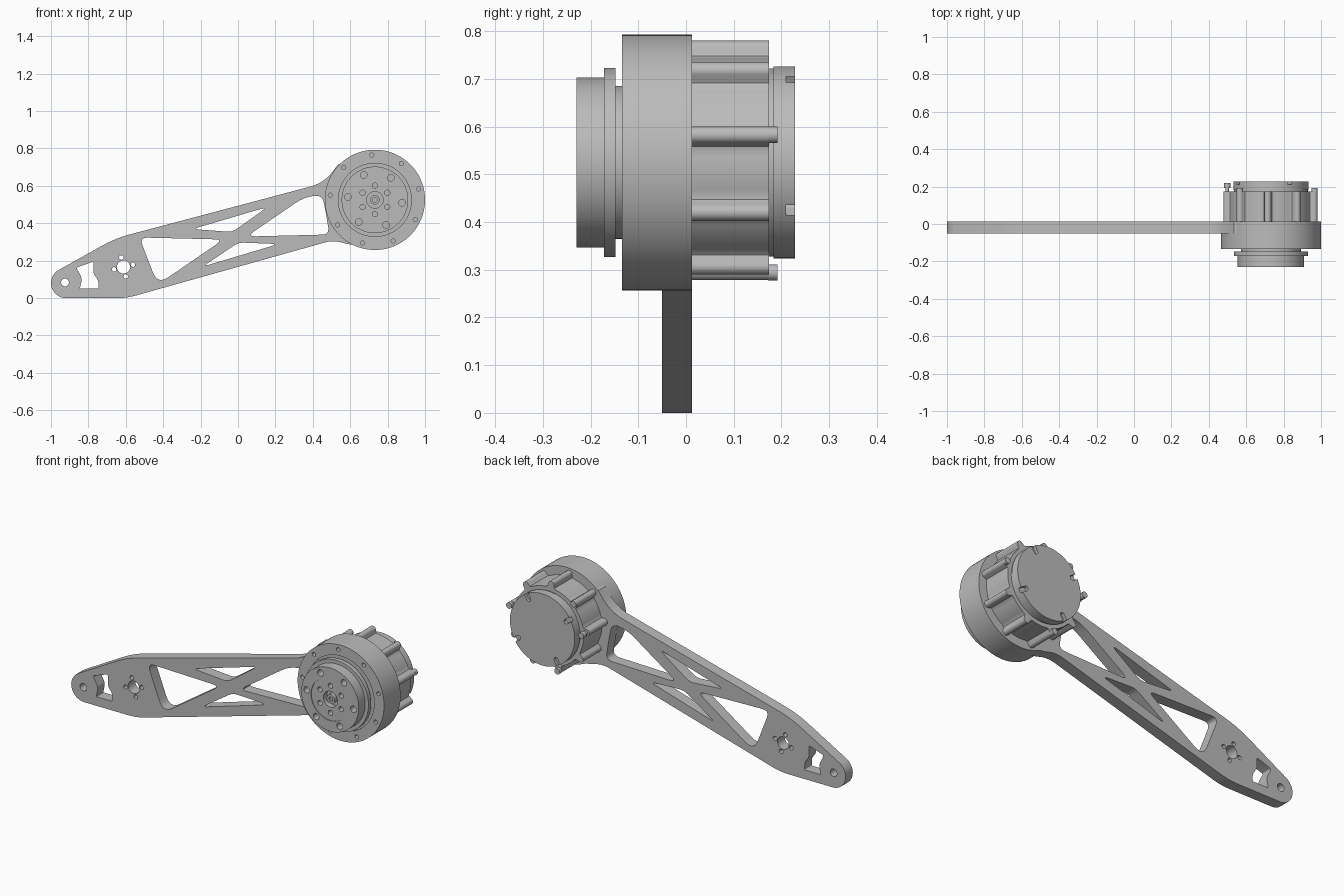
import bpy, bmesh
from math import sin, cos, radians, pi
from mathutils import Vector, Matrix

if "Cube" in bpy.data.objects:
    bpy.data.objects.remove(bpy.data.objects["Cube"])

MX, MZ = 0.732, 0.525                 # motor axis
BACK = 0.013                          # rear face of arm and motor ring
BOLTS = [14 + 40 * k for k in range(9)]

metal = bpy.data.materials.new("plain_grey_metal")
metal.use_nodes = True
metal.diffuse_color = (0.5, 0.5, 0.5, 1)
metal.node_tree.nodes["Principled BSDF"].inputs["Base Color"].default_value = (0.5, 0.5, 0.5, 1)


def add_object(name, bm):
    bmesh.ops.remove_doubles(bm, verts=bm.verts, dist=1e-5)
    bmesh.ops.recalc_face_normals(bm, faces=bm.faces)
    mesh = bpy.data.meshes.new(name)
    bm.to_mesh(mesh)
    bm.free()
    mesh.materials.append(metal)
    obj = bpy.data.objects.new(name, mesh)
    bpy.context.collection.objects.link(obj)
    return obj


def polar(r, deg):
    return MX + r * cos(radians(deg)), MZ + r * sin(radians(deg))


def lathe(bm, profile, at=(MX, MZ), steps=96):
    """Revolve (radius, y) points around an axis along y."""
    rings = []
    for r, y in profile:
        rings.append([bm.verts.new((at[0] + r * cos(2 * pi * i / steps), y,
                                    at[1] + r * sin(2 * pi * i / steps))) for i in range(steps)])
    for a, b in zip(rings, rings[1:]):
        for i in range(steps):
            j = (i + 1) % steps
            bm.faces.new((a[i], a[j], b[j], b[i]))


def rod(bm, at, r, y0, y1, steps=20):
    """Solid cylinder along y."""
    prism(bm, circle(*at, r, steps), y0, y1)


def prism(bm, outline, y0, y1):
    face = bm.faces.new([bm.verts.new((x, y0, z)) for x, z in outline])
    new = bmesh.ops.extrude_face_region(bm, geom=[face])["geom"]
    moved = [v for v in new if isinstance(v, bmesh.types.BMVert)]
    bmesh.ops.translate(bm, verts=moved, vec=(0, y1 - y0, 0))


def circle(x, z, r, steps=24):
    return [(x + r * cos(2 * pi * i / steps), z + r * sin(2 * pi * i / steps)) for i in range(steps)]


def rounded(corners, steps=6):
    """Closed outline with each (x, z, trim) corner rounded off."""
    out = []
    for i, (x, z, d) in enumerate(corners):
        p = Vector((x, z))
        if not d:
            out.append((x, z))
            continue
        a = p + (Vector(corners[i - 1][:2]) - p).normalized() * d
        b = p + (Vector(corners[(i + 1) % len(corners)][:2]) - p).normalized() * d
        for k in range(steps + 1):
            t = k / steps
            out.append(tuple(a * (1 - t) ** 2 + p * 2 * t * (1 - t) + b * t * t))
    return out


def cut(obj, bm):
    """Subtract a cutter mesh and bake the result."""
    tool = add_object("cutter", bm)
    tool.hide_render = True
    mod = obj.modifiers.new("cut", "BOOLEAN")
    mod.operation, mod.solver, mod.object = "DIFFERENCE", "EXACT", tool
    graph = bpy.context.evaluated_depsgraph_get()
    mesh = bpy.data.meshes.new_from_object(obj.evaluated_get(graph))
    obj.modifiers.clear()
    obj.data = mesh
    bpy.data.objects.remove(tool)


def lathed(name, profile):
    bm = bmesh.new()
    lathe(bm, profile)
    return add_object(name, bm)


# Arm: outline and openings filled as one flat curve with thickness
tip = [(-0.92 + 0.08 * cos(radians(a)), 0.08 + 0.08 * sin(radians(a)), 0) for a in range(120, 271, 10)]
outline = tip + [(-0.595, 0, 0.05), (0.51, 0.31, 0.05), (0.59, 0.287, 0.02), (0.64, 0.285, 0),
                 (0.64, 0.75, 0), (0.535, 0.715, 0), (0.462, 0.616, 0.08), (-0.655, 0.32, 0.08)]
loops = [rounded(outline)]
loops += [rounded(w) for w in (
    [(-0.527, 0.324, 0.045), (-0.078, 0.313, 0.048), (-0.43, 0.072, 0.07)],
    [(-0.243, 0.369, 0.037), (0.158, 0.487, 0.043), (-0.03, 0.353, 0.03)],
    [(-0.19, 0.168, 0.037), (0.003, 0.297, 0.03), (0.217, 0.289, 0.048)],
    [(0.045, 0.329, 0.05), (0.366, 0.548, 0.07), (0.452, 0.548, 0.04), (0.47, 0.452, 0.02), (0.489, 0.34, 0.04)],
    [(-0.864, 0.163, 0.01), (-0.773, 0.195, 0.01), (-0.773, 0.131, 0.015), (-0.746, 0.094, 0.015),
     (-0.746, 0.051, 0.005), (-0.845, 0.051, 0.005), (-0.834, 0.104, 0.015)])]
loops += [circle(-0.925, 0.083, 0.021), circle(-0.612, 0.166, 0.035)]
for k in range(4):
    a = radians(14 + 90 * k)
    loops.append(circle(-0.612 + 0.052 * cos(a), 0.166 + 0.052 * sin(a), 0.012, 16))

curve = bpy.data.curves.new("arm_outline", "CURVE")
curve.dimensions, curve.fill_mode, curve.extrude = "2D", "BOTH", 0.0315
for loop in loops:
    spline = curve.splines.new("POLY")
    spline.points.add(len(loop) - 1)
    spline.use_cyclic_u = True
    for point, (x, z) in zip(spline.points, loop):
        point.co = (x, z, 0, 1)
source = bpy.data.objects.new("arm_outline", curve)
bpy.context.collection.objects.link(source)
bm = bmesh.new()
bm.from_mesh(bpy.data.meshes.new_from_object(
    source.evaluated_get(bpy.context.evaluated_depsgraph_get())))
bm.transform(Matrix.Translation((0, BACK - 0.0315, 0)) @ Matrix.Rotation(pi / 2, 4, "X"))
bpy.data.objects.remove(source)
add_object("arm", bm)

# Motor ring with a shallow front recess and bolt holes
ring = lathed("motor_ring", [(0, -0.126), (0.207, -0.126), (0.207, -0.134), (0.268, -0.134),
                             (0.268, BACK), (0, BACK)])
bm = bmesh.new()
for a in BOLTS:
    rod(bm, polar(0.24, a), 0.011, -0.15, -0.1)
cut(ring, bm)

# Output hub: neck, flange and stepped face
hub = lathed("output_hub", [(0, -0.215), (0.012, -0.215), (0.012, -0.224), (0.025, -0.224), (0.025, -0.195),
                            (0.044, -0.195), (0.044, -0.226), (0.118, -0.226), (0.118, -0.23), (0.178, -0.23),
                            (0.178, -0.172), (0.198, -0.172), (0.198, -0.148), (0.16, -0.148),
                            (0.16, -0.12), (0, -0.12)])
bm = bmesh.new()
for k in range(6):
    rod(bm, polar(0.146, 54 + 60 * k), 0.018, -0.25, -0.19)
    rod(bm, polar(0.076, 30 + 60 * k), 0.014, -0.25, -0.19)
cut(hub, bm)

# Rear housing: drum outline with a rounded boss at every bolt
shape = []
for a in BOLTS:
    bx, bz = polar(0.238, a)
    shape.append(polar(0.219, a - 8))
    shape.append(polar(0.223, a - 5.5))
    for s in range(-90, 91, 15):
        shape.append((bx + 0.018 * cos(radians(a + s)), bz + 0.018 * sin(radians(a + s))))
    shape.append(polar(0.223, a + 5.5))
    shape += [polar(0.219, a + d) for d in range(8, 32, 3)]
bm = bmesh.new()
prism(bm, shape, BACK, 0.174)
add_object("rear_housing", bm)

# Rear cover with four rounded edge slots
cover = lathed("rear_cover", [(0, 0.17), (0.197, 0.17), (0.197, 0.183), (0.201, 0.183), (0.201, 0.228), (0, 0.228)])
bm = bmesh.new()
for a in range(60, 420, 90):
    cx, cz = polar(0.17, a)
    slot = [(cx + 0.013 * cos(radians(a + s)), cz + 0.013 * sin(radians(a + s))) for s in range(90, 271, 15)]
    slot += [polar(0.22, a - 3.4), polar(0.22, a + 3.4)]
    prism(bm, slot, 0.21, 0.24)
cut(cover, bm)

# Housing screws and one taller pin
for n, a in enumerate((14, 134, 254)):
    bm = bmesh.new()
    rod(bm, polar(0.24, a), 0.017, 0.172, 0.192)
    add_object(f"housing_screw_{n + 1}", bm)
bm = bmesh.new()
rod(bm, polar(0.235, 174), 0.01, 0.172, 0.2)
rod(bm, polar(0.235, 174), 0.017, 0.192, 0.22)
add_object("tall_pin", bm)

# Smooth the round walls, keep hard edges
bpy.ops.object.select_all(action="DESELECT")
for obj in bpy.context.collection.objects:
    if obj.type == "MESH" and obj.data.materials and obj.data.materials[0] == metal:
        obj.select_set(True)
        bpy.context.view_layer.objects.active = obj
bpy.ops.object.shade_smooth_by_angle(angle=radians(30))
